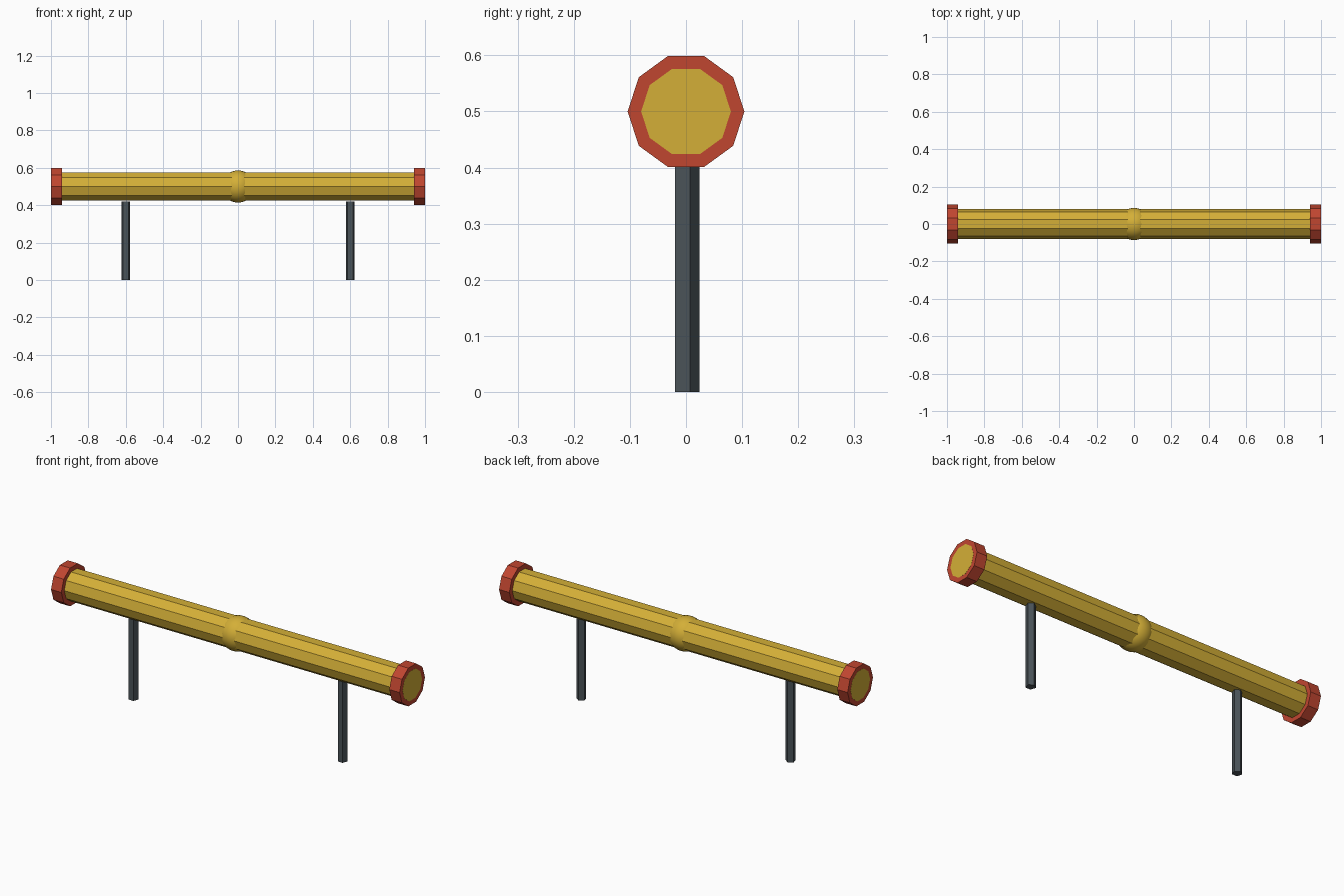
import bpy, math

if "Cube" in bpy.data.objects:
    bpy.data.objects.remove(bpy.data.objects["Cube"])

def material(name, rgb):
    m = bpy.data.materials.new(name)
    lin = [((c / 255 + 0.055) / 1.055) ** 2.4 for c in rgb]
    m.diffuse_color = (*lin, 1)
    m.use_nodes = True
    m.node_tree.nodes["Principled BSDF"].inputs["Base Color"].default_value = m.diffuse_color
    return m

gold = material("gold", (212, 175, 55))
red = material("red", (192, 70, 48))
steel = material("dark_steel", (74, 83, 88))

def cylinder(name, sides, radius, depth, loc, mat, rot=(0, 0, 0)):
    bpy.ops.mesh.primitive_cylinder_add(vertices=sides, radius=radius, depth=depth,
                                        location=loc, rotation=rot)
    ob = bpy.context.object
    ob.name = name
    ob.data.materials.append(mat)
    return ob

# ten-sided parts lie along x, with a corner at +y and a flat on top
along_x = (0, math.pi / 2, 0)

# main bar
cylinder("bar", 10, 0.08, 2.0, (0, 0, 0.5), gold, along_x)

# rounded swelling at the middle of the bar
bpy.ops.mesh.primitive_uv_sphere_add(segments=32, ring_count=16, radius=0.086,
                                     location=(0, 0, 0.5))
knob = bpy.context.object
knob.name = "middle_knob"
knob.data.materials.append(gold)
bpy.ops.object.shade_smooth_by_angle()

for side, s in (("left", -1), ("right", 1)):
    # end collar, a hair behind the bar's end so the gold disc shows
    cylinder(side + "_collar", 10, 0.104, 0.059, (s * 0.97, 0, 0.5), red, along_x)
    # five-sided leg
    cylinder(side + "_leg", 5, 0.024, 0.42, (s * 0.6, 0, 0.21), steel)
